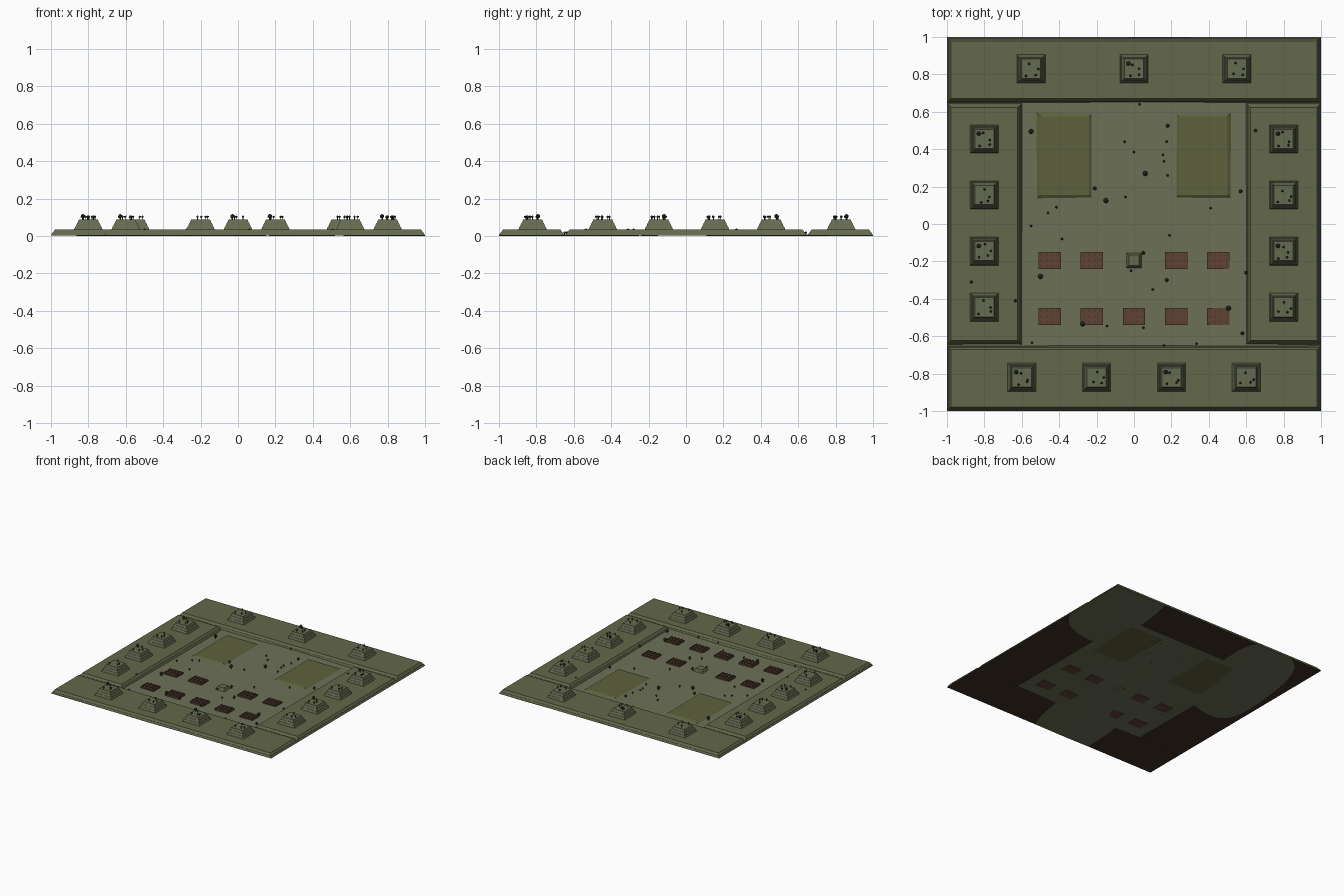
import bpy, bmesh, math, random
from mathutils import Matrix, Vector

if "Cube" in bpy.data.objects:
    bpy.data.objects.remove(bpy.data.objects["Cube"])

random.seed(4)


def material(name, rgb):
    m = bpy.data.materials.new(name)
    m.diffuse_color = (*rgb, 1)
    m.use_nodes = True
    m.node_tree.nodes["Principled BSDF"].inputs["Base Color"].default_value = m.diffuse_color
    return m


GRASS = material("grass", (0.125, 0.14, 0.07))
GROUND = material("ground", (0.15, 0.165, 0.095))
FIELD = material("field", (0.11, 0.12, 0.045))
STONE = material("stone", (0.13, 0.145, 0.08))
DARK = material("dark_stone", (0.035, 0.042, 0.025))
EARTH = material("earth", (0.05, 0.03, 0.02))
BRICK = material("brick", (0.12, 0.055, 0.035))
LEAF = material("leaf", (0.035, 0.05, 0.025))


def finish(name, bm, mats):
    me = bpy.data.meshes.new(name)
    bm.to_mesh(me)
    bm.free()
    for m in mats:
        me.materials.append(m)
    ob = bpy.data.objects.new(name, me)
    bpy.context.collection.objects.link(ob)
    return ob


def frustum(bm, cx, cy, hx, hy, z0, z1, inset=0.0, mat=0, bottom_mat=None):
    """Rectangular block whose top is inset on every side."""
    corners = [(-1, -1), (1, -1), (1, 1), (-1, 1)]
    lo = [bm.verts.new((cx + a * hx, cy + b * hy, z0)) for a, b in corners]
    hi = [bm.verts.new((cx + a * (hx - inset), cy + b * (hy - inset), z1)) for a, b in corners]
    faces = [bm.faces.new(lo[::-1]), bm.faces.new(hi)]
    for i in range(4):
        j = (i + 1) % 4
        faces.append(bm.faces.new((lo[i], lo[j], hi[j], hi[i])))
    for f in faces:
        f.material_index = mat
    if bottom_mat is not None:
        faces[0].material_index = bottom_mat


def tree(bm, x, y, z, r, h):
    """Thin trunk with a round low-poly crown."""
    bmesh.ops.create_cone(bm, cap_ends=True, segments=5, radius1=r * 0.3, radius2=r * 0.25,
                          depth=h, matrix=Matrix.Translation((x, y, z + h / 2)))
    bmesh.ops.create_icosphere(bm, subdivisions=1, radius=r,
                               matrix=Matrix.Translation((x, y, z + h)))


# gently rolling ground sheet
bm = bmesh.new()
bmesh.ops.create_grid(bm, x_segments=40, y_segments=40, size=1)
for v in bm.verts:
    x, y = v.co.x, v.co.y
    v.co.z = 0.004 + 0.002 * (math.sin(4 * x + 2 * y) + math.sin(3 * y - 5 * x))
ground = finish("ground", bm, [GROUND])
for p in ground.data.polygons:
    p.use_smooth = True

# four surrounding terraces, each in two sloped tiers
for name, cx, cy, hx, hy in [("north_terrace", 0, 0.825, 1, 0.175),
                             ("south_terrace", 0, -0.825, 1, 0.175),
                             ("west_terrace", -0.8, 0, 0.2, 0.645),
                             ("east_terrace", 0.8, 0, 0.2, 0.645)]:
    bm = bmesh.new()
    frustum(bm, cx, cy, hx, hy, 0.003, 0.018, 0.008, 0, 1)
    frustum(bm, cx, cy, hx - 0.01, hy - 0.01, 0.018, 0.035, 0.012)
    finish(name, bm, [GRASS, EARTH])

# stepped mounds with clumps of small trees
mounds = [(x, 0.83) for x in (-0.55, 0, 0.55)]
mounds += [(x, -0.82) for x in (-0.6, -0.2, 0.2, 0.6)]
mounds += [(s * 0.8, y) for s in (-1, 1) for y in (0.455, 0.155, -0.145, -0.445)]
bm = bmesh.new()
trees = bmesh.new()
for i, (x, y) in enumerate(mounds):
    for t in range(3):
        z = 0.034 + t * 0.018
        frustum(bm, x, y, 0.076 - t * 0.009, 0.076 - t * 0.009, z, z + 0.018, 0.007)
    for dx, dy in [(-0.02, -0.035), (0.03, -0.03), (0, 0.025), (0.035, -0.01)]:
        tree(trees, x + dx + random.uniform(-0.012, 0.005),
             y + dy + random.uniform(-0.006, 0.012), 0.087, 0.007, 0.016)
    if i % 2:
        tree(trees, x - 0.03, y + 0.028, 0.087, 0.013, 0.019)
finish("stepped_mounds", bm, [STONE])
finish("mound_trees", trees, [LEAF])

# two low fields
bm = bmesh.new()
for x in (-0.37, 0.37):
    frustum(bm, x, 0.365, 0.15, 0.23, 0.001, 0.013, 0.02)
finish("fields", bm, [FIELD])

# brick plots: a low pad carrying rows of small blocks
bm = bmesh.new()
for y, xs in ((-0.195, (-0.45, -0.225, 0.225, 0.45)),
              (-0.495, (-0.45, -0.225, 0, 0.225, 0.45))):
    for x in xs:
        frustum(bm, x, y, 0.06, 0.045, 0.001, 0.014)
        for r in (-1, 0, 1):
            frustum(bm, x, y + r * 0.03, 0.058, 0.01, 0.014, 0.018)
            for c in (-1.5, -0.5, 0.5, 1.5):
                frustum(bm, x + c * 0.03, y + r * 0.03, 0.004, 0.004, 0.018, 0.024, 0, 1)
finish("brick_plots", bm, [BRICK, DARK])

# central altar
bm = bmesh.new()
frustum(bm, 0, -0.195, 0.041, 0.041, 0.001, 0.013, 0.006)
frustum(bm, 0, -0.195, 0.034, 0.034, 0.013, 0.025, 0.006)
finish("altar", bm, [STONE])

# loose trees and shrubs
large = [(-.55, .495), (.06, .27), (-.15, .125), (-.5, -.28), (-.275, -.535), (.505, -.45),
         (.65, .5), (-.635, -.41), (-.87, -.31)]
medium = [(-.21, .19), (.57, .175), (.6, -.26), (.58, -.585), (.21, .735), (-.85, .68),
          (.18, .525), (.175, -.3), (.05, -.155)]
small = [(-.05, .44), (0, .385), (.16, .335), (.175, .44), (.155, .37), (.18, .26), (.03, .64),
         (-.415, .09), (-.46, .06), (-.045, .145), (.41, .085), (-.385, -.08), (-.55, -.01),
         (.19, -.06), (.1, -.35), (-.015, -.25), (-.145, -.545), (-.545, -.635),
         (.05, -.555), (.335, -.64), (.16, -.65)]
bm = bmesh.new()
for group, r, h in ((large, 0.015, 0.022), (medium, 0.011, 0.018), (small, 0.007, 0.014)):
    for x, y in group:
        tree(bm, x, y, 0.004, r, h)
finish("scattered_trees", bm, [LEAF])
